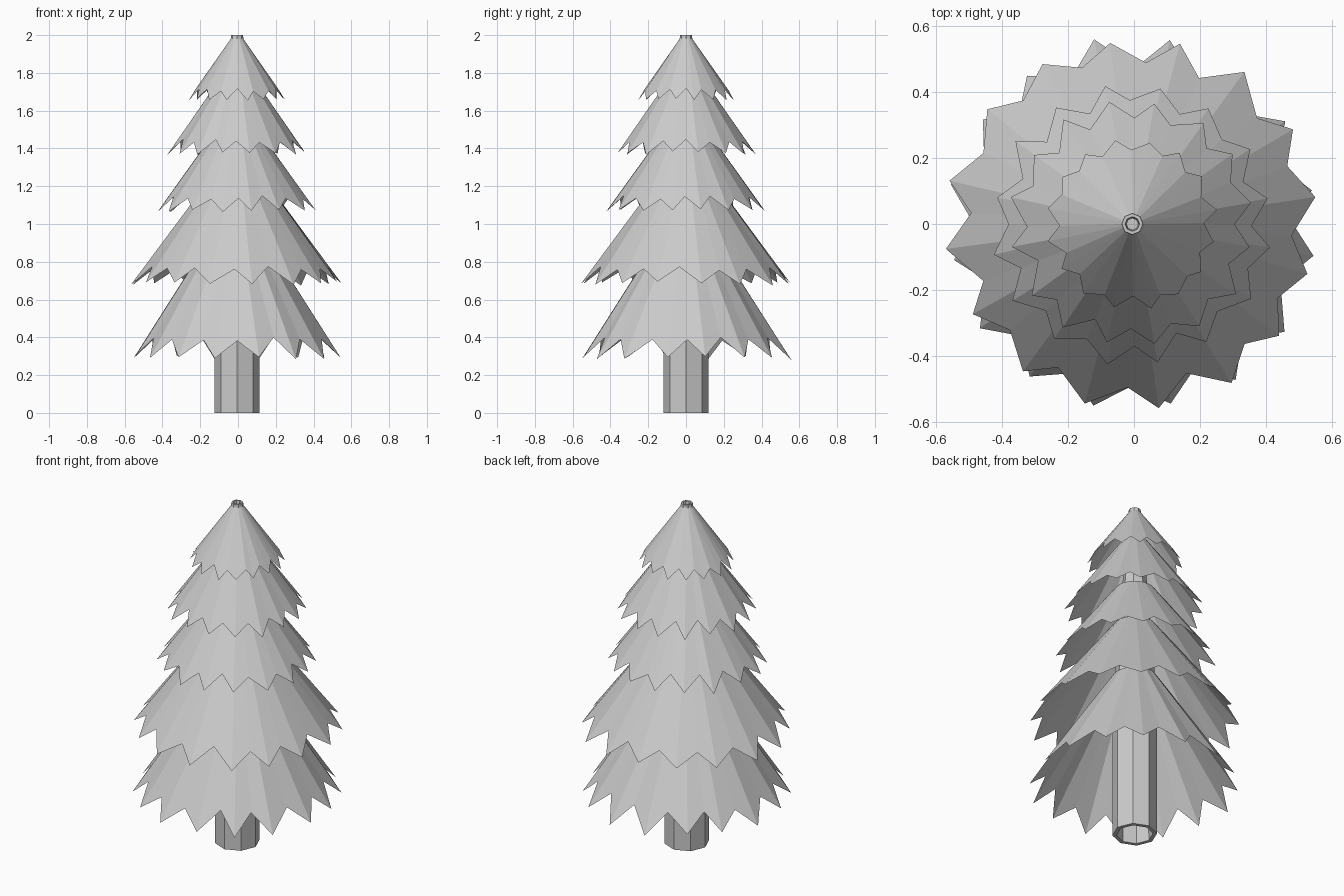
import bpy, bmesh, math, random

if "Cube" in bpy.data.objects:
    bpy.data.objects.remove(bpy.data.objects["Cube"])
random.seed(7)


def finish(bm, name):
    me = bpy.data.meshes.new(name)
    bm.to_mesh(me)
    bm.free()
    ob = bpy.data.objects.new(name, me)
    bpy.context.collection.objects.link(ob)
    return ob


def bridge(bm, a, b):
    n = len(a)
    for i in range(n):
        j = (i + 1) % n
        bm.faces.new((a[i], a[j], b[j], b[i]))


def ring(bm, pts):
    return [bm.verts.new((r * math.cos(a) - 0.005, r * math.sin(a), z)) for a, r, z in pts]


def trunk():
    # eight-sided hollow trunk, closed just below the top
    bm = bmesh.new()
    profile = [(0.018, 1.97), (0.095, 0.85), (0.098, 0), (0.12, 0), (0.118, 0.85),
               (0.032, 2.0), (0.022, 2.0), (0.018, 1.97)]
    rings = [ring(bm, [(math.tau * i / 8, r, z) for i in range(8)]) for r, z in profile]
    for lower, upper in zip(rings, rings[1:]):
        bridge(bm, lower, upper)
    bm.faces.new(rings[-1])
    return finish(bm, "trunk")


def tier(name, tip, valley, top, phase, jitter, pleat=0.0, tips=16):
    # pleated open cone with a zigzag hem, alternating long tips and notches
    bm = bmesh.new()
    hem, crown = [], []
    for i in range(tips * 2):
        a = math.tau * (i / 2 + phase) / tips
        r, z = tip if i % 2 == 0 else valley
        da = random.uniform(-1, 1) * 0.03
        d = random.uniform(-1, 1) * jitter
        fold = (0.4 if i % 2 else -0.6) * pleat
        hem.append((a + da, r + d * 0.8 + fold, z - d * 0.8))
        crown.append((a, top[0], top[1]))
    bridge(bm, ring(bm, hem), ring(bm, crown))
    return finish(bm, name)


trunk()
# name, tip (r, z), notch (r, z), crown (r, z), turn, irregularity, folding
tier("branch_tier_1", (0.56, 0.29), (0.48, 0.39), (0.12, 0.965), 0.5, 0.014)
tier("branch_tier_2", (0.56, 0.685), (0.49, 0.765), (0.115, 1.28), 0.36, 0.014)
tier("branch_tier_3", (0.425, 1.07), (0.365, 1.14), (0.11, 1.50), 0.5, 0.012)
tier("branch_tier_4", (0.37, 1.375), (0.315, 1.44), (0.07, 1.80), 0.5, 0.012)
tier("branch_tier_5", (0.26, 1.66), (0.22, 1.71), (0.03, 1.985), 0.5, 0.010, 0.01)
